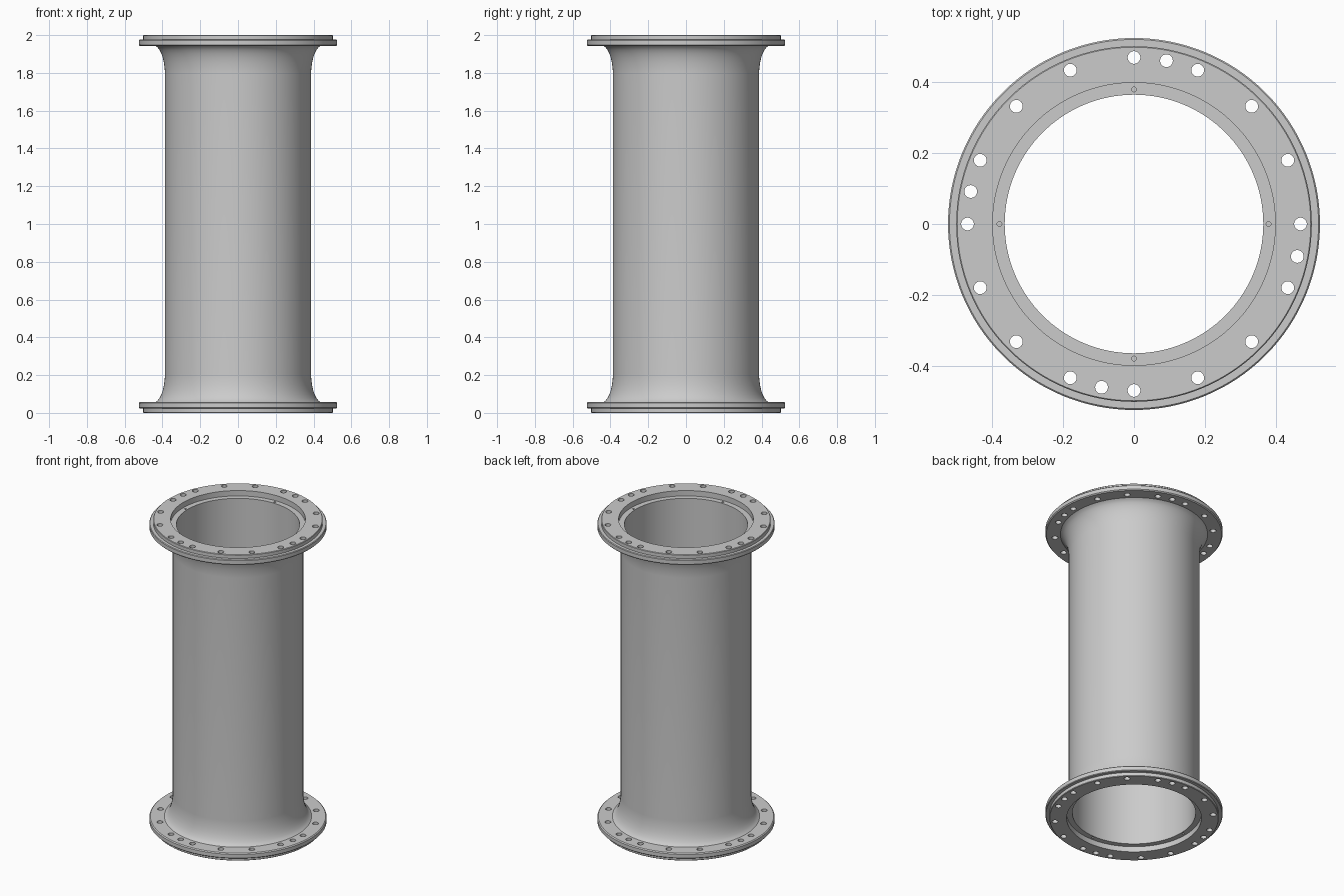
import bpy, bmesh
from math import sin, cos, pi, radians
from mathutils import Matrix

if "Cube" in bpy.data.objects:
    bpy.data.objects.remove(bpy.data.objects["Cube"])

H, SEG = 2.0, 128

# half profile of one end (radius, height), from bore wall out to the tube wall
END = [(0.365, 0.035), (0.399, 0.035), (0.399, 0.0), (0.499, 0.0), (0.502, 0.003),
       (0.502, 0.024), (0.521, 0.024), (0.525, 0.028), (0.525, 0.052), (0.519, 0.058),
       (0.436, 0.058), (0.425, 0.066), (0.415, 0.079), (0.406, 0.097), (0.398, 0.12),
       (0.392, 0.148), (0.388, 0.18), (0.387, 0.205)]


def make_object(name, bm):
    bmesh.ops.recalc_face_normals(bm, faces=bm.faces)
    mesh = bpy.data.meshes.new(name)
    bm.to_mesh(mesh)
    bm.free()
    ob = bpy.data.objects.new(name, mesh)
    bpy.context.collection.objects.link(ob)
    return ob


def lathe(name, profile):
    bm = bmesh.new()
    rings = [[bm.verts.new((r * cos(2 * pi * i / SEG), r * sin(2 * pi * i / SEG), z))
              for r, z in profile] for i in range(SEG)]
    n = len(profile)
    for i in range(SEG):
        a, b = rings[i], rings[(i + 1) % SEG]
        for j in range(n):
            k = (j + 1) % n
            bm.faces.new((a[j], b[j], b[k], a[k]))
    return make_object(name, bm)


def add_cutter(bm, angle, dist, radius, z0, z1, sides):
    pos = Matrix.Translation((dist * cos(angle), dist * sin(angle), (z0 + z1) / 2))
    bmesh.ops.create_cone(bm, cap_ends=True, segments=sides, radius1=radius,
                          radius2=radius, depth=z1 - z0, matrix=pos)


# flanged tube: closed profile mirrored top to bottom
pipe = lathe("flanged_pipe", END + [(r, H - z) for r, z in reversed(END)])

# bolt holes (16 even plus 4 extra) and small blind holes in the seat ledges
bm = bmesh.new()
bolt_angles = [22.5 * i for i in range(16)] + [90 * i - 11.25 for i in range(4)]
for top in (False, True):
    def span(a, b):
        return (H - b, H - a) if top else (a, b)
    for a in bolt_angles:
        add_cutter(bm, radians(a), 0.47, 0.018, *span(-0.03, 0.09), 24)
    for i in range(4):
        add_cutter(bm, i * pi / 2, 0.38, 0.007, *span(0.02, 0.055), 12)
cutter = make_object("hole_cutter", bm)
cutter.hide_render = True

# cut the holes, then smooth the round surfaces
bpy.context.view_layer.objects.active = pipe
pipe.select_set(True)
mod = pipe.modifiers.new("holes", 'BOOLEAN')
mod.operation = 'DIFFERENCE'
mod.solver = 'EXACT'
mod.object = cutter
bpy.ops.object.modifier_apply(modifier=mod.name)
bpy.data.objects.remove(cutter, do_unlink=True)
bpy.ops.object.shade_smooth_by_angle(angle=radians(30))
